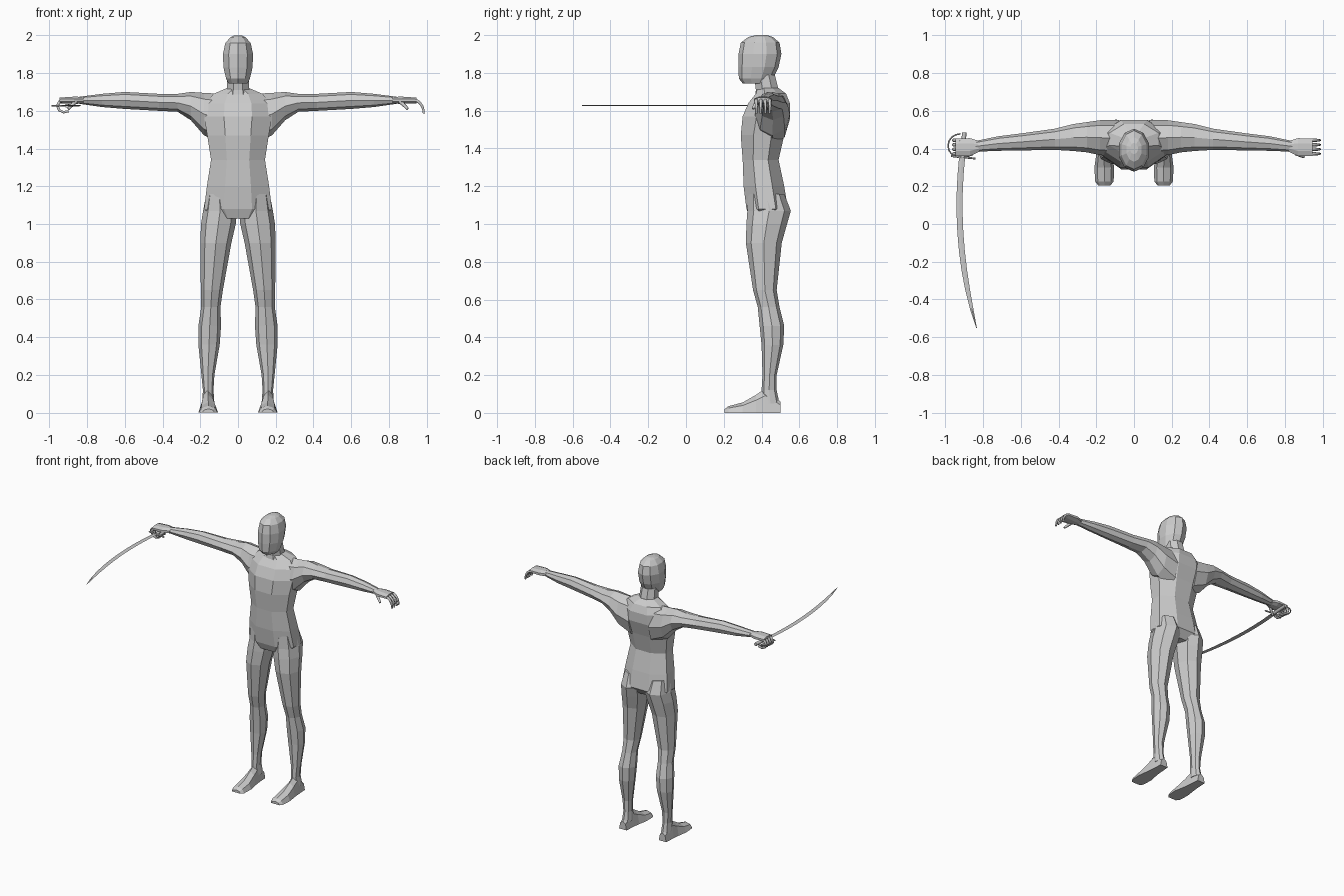
import bpy
import bmesh
from math import cos, sin, pi
from mathutils import Vector

cube = bpy.data.objects.get("Cube")
if cube:
    bpy.data.objects.remove(cube, do_unlink=True)

grey = bpy.data.materials.new("plain grey")
grey.use_nodes = True
grey.diffuse_color = (.6, .6, .6, 1)
shader = grey.node_tree.nodes["Principled BSDF"]
shader.inputs["Base Color"].default_value = grey.diffuse_color


def outline(sides, start=0):
    """Regular polygon stretched to touch the unit square."""
    angles = [start + 2 * pi * i / sides for i in range(sides)]
    wide = max(cos(angle) for angle in angles)
    tall = max(sin(angle) for angle in angles)
    return [(cos(angle) / wide, sin(angle) / tall) for angle in angles]


flat_fronted = outline(8, pi / 8)
creased = outline(8)
skull_shape = outline(10, pi / 2)
diamond = outline(4)
flat_soled = [(u, max(v, 0)) for u, v in creased[:5]]


def loft(name, axis, rings, profile, side=1):
    """Skin rings given as (position, low a, high a, low b, high b)."""
    bm = bmesh.new()
    loops = []
    for position, low_a, high_a, low_b, high_b in rings:
        loop = []
        for u, v in profile:
            co = [(low_a + high_a + u * (high_a - low_a)) / 2,
                  (low_b + high_b + v * (high_b - low_b)) / 2]
            co.insert("xyz".index(axis), position)
            co[0] *= side
            loop.append(bm.verts.new(co))
        loops.append(loop)
    for lower, upper in zip(loops, loops[1:]):
        for i in range(len(profile)):
            bm.faces.new((lower[i - 1], lower[i], upper[i], upper[i - 1]))
    bm.faces.new(loops[0])
    bm.faces.new(loops[-1])
    bmesh.ops.recalc_face_normals(bm, faces=bm.faces)
    mesh = bpy.data.meshes.new(name)
    bm.to_mesh(mesh)
    bm.free()
    mesh.materials.append(grey)
    obj = bpy.data.objects.new(name, mesh)
    bpy.context.collection.objects.link(obj)


def upright(name, rings, profile):
    """Symmetric loft from rings of (height, half width, front, back)."""
    loft(name, "z", [(z, -half, half, front, back) for z, half, front, back in rings], profile)


def rod(name, points, radius, tip=1):
    """Thin rod through points, narrowing toward its tip."""
    curve = bpy.data.curves.new(name, "CURVE")
    curve.dimensions = "3D"
    curve.bevel_depth = radius
    curve.bevel_resolution = 1
    curve.use_fill_caps = True
    line = curve.splines.new("POLY")
    line.points.add(len(points) - 1)
    for i, (point, co) in enumerate(zip(line.points, points)):
        point.co = (*co, 1)
        point.radius = 1 + (tip - 1) * i / (len(points) - 1)
    curve.materials.append(grey)
    obj = bpy.data.objects.new(name, curve)
    bpy.context.collection.objects.link(obj)
    bpy.ops.object.select_all(action="DESELECT")
    obj.select_set(True)
    bpy.context.view_layer.objects.active = obj
    bpy.ops.object.convert(target="MESH")


def arc(centre, outward, begin, turn, steps=5):
    """Points of an elliptical arc from the begin direction toward outward."""
    angles = [turn * i / steps for i in range(steps + 1)]
    return [Vector(centre) + Vector(outward) * sin(angle) + Vector(begin) * cos(angle)
            for angle in angles]


# Torso, neck and head
upright("torso", [
    (1.03, .13, .34, .5),
    (1.08, .18, .32, .54),
    (1.2, .165, .305, .52),
    (1.34, .143, .3, .49),
    (1.47, .163, .29, .52),
    (1.57, .18, .3, .55),
    (1.64, .17, .33, .55),
    (1.69, .13, .37, .53),
    (1.72, .06, .38, .49),
], flat_fronted)
upright("neck", [
    (1.64, .08, .36, .53),
    (1.71, .06, .37, .49),
    (1.79, .055, .36, .47),
], flat_fronted)
upright("head", [
    (1.745, .05, .3, .44),
    (1.77, .063, .28, .46),
    (1.83, .077, .277, .49),
    (1.9, .08, .278, .505),
    (1.96, .067, .29, .495),
    (1.99, .04, .33, .46),
    (2, .02, .37, .43),
], skull_shape)

# Limbs: legs rise through inner, outer, front, back bounds;
# arms run outward through front, back, bottom, top bounds
leg = [
    (.05, .125, .19, .4, .495),
    (.12, .13, .186, .4, .48),
    (.2, .125, .194, .405, .48),
    (.36, .097, .21, .4, .515),
    (.46, .09, .21, .39, .52),
    (.56, .093, .195, .38, .495),
    (.65, .08, .197, .355, .48),
    (.9, .035, .2, .317, .507),
    (1, .012, .196, .32, .535),
    (1.07, .005, .185, .325, .555),
    (1.16, .03, .168, .33, .52),
]
arm = [
    (.08, .36, .55, 1.42, 1.69),
    (.18, .365, .55, 1.47, 1.695),
    (.25, .38, .54, 1.55, 1.7),
    (.32, .387, .53, 1.595, 1.69),
    (.42, .393, .505, 1.6, 1.69),
    (.6, .39, .48, 1.61, 1.7),
    (.72, .388, .465, 1.62, 1.69),
    (.84, .383, .44, 1.637, 1.675),
]
palm = [
    (.82, .383, .44, 1.638, 1.674),
    (.87, .36, .455, 1.637, 1.675),
    (.945, .36, .452, 1.64, 1.67),
]
# Foot: distance, inner and outer edge, height of the instep
foot = [
    (.205, .125, .19, .02),
    (.225, .108, .206, .036),
    (.3, .105, .21, .055),
    (.37, .118, .2, .095),
    (.42, .125, .195, .13),
    (.5, .13, .19, .06),
]
for label, side in (("left", 1), ("right", -1)):
    loft(label + "_leg", "z", leg, creased, side)
    loft(label + "_foot", "y", [(y, inner, outer, -height, height)
                                for y, inner, outer, height in foot], flat_soled, side)
    loft(label + "_arm", "x", arm, creased, side)
    loft(label + "_palm", "x", palm, flat_fronted, side)
    rod(label + "_thumb", [(side * .86, .375, 1.65), (side * .9, .355, 1.61)], .012, .6)

# Fingers: relaxed on the left, closed round the hilt on the right
for i in range(4):
    y = .372 + i * .024
    rod("left_finger", arc((.935, y, 1.585), (.05, 0, 0), (0, 0, .07), pi / 2), .01, .6)
    rod("right_finger", arc((-.92, y, 1.625), (-.037, 0, 0), (0, 0, .033), pi * 1.2), .01, .7)

# Sabre: the blade follows a shallow parabola and narrows at its point
blade = []
steps = 9
for i in range(steps + 1):
    along = i / steps
    y = .36 - .91 * along
    middle = -.925 + .213 * (y - .1) ** 2
    half = .016 - .014 * along ** 6
    blade.append((y, middle - half, middle + half, 1.625, 1.63))
loft("sabre_blade", "y", blade, diamond)

grip_z = 1.627
rod("sabre_hilt", [(-.908, .35, grip_z), (-.9, .485, grip_z)], .012)
rod("cross_guard", [(-.84, .347, grip_z), (-.97, .36, grip_z)], .005)
rod("knuckle_bow", arc((-.92, .415, grip_z), (-.066, 0, 0), (0, -.063, 0), pi, 8), .004)
